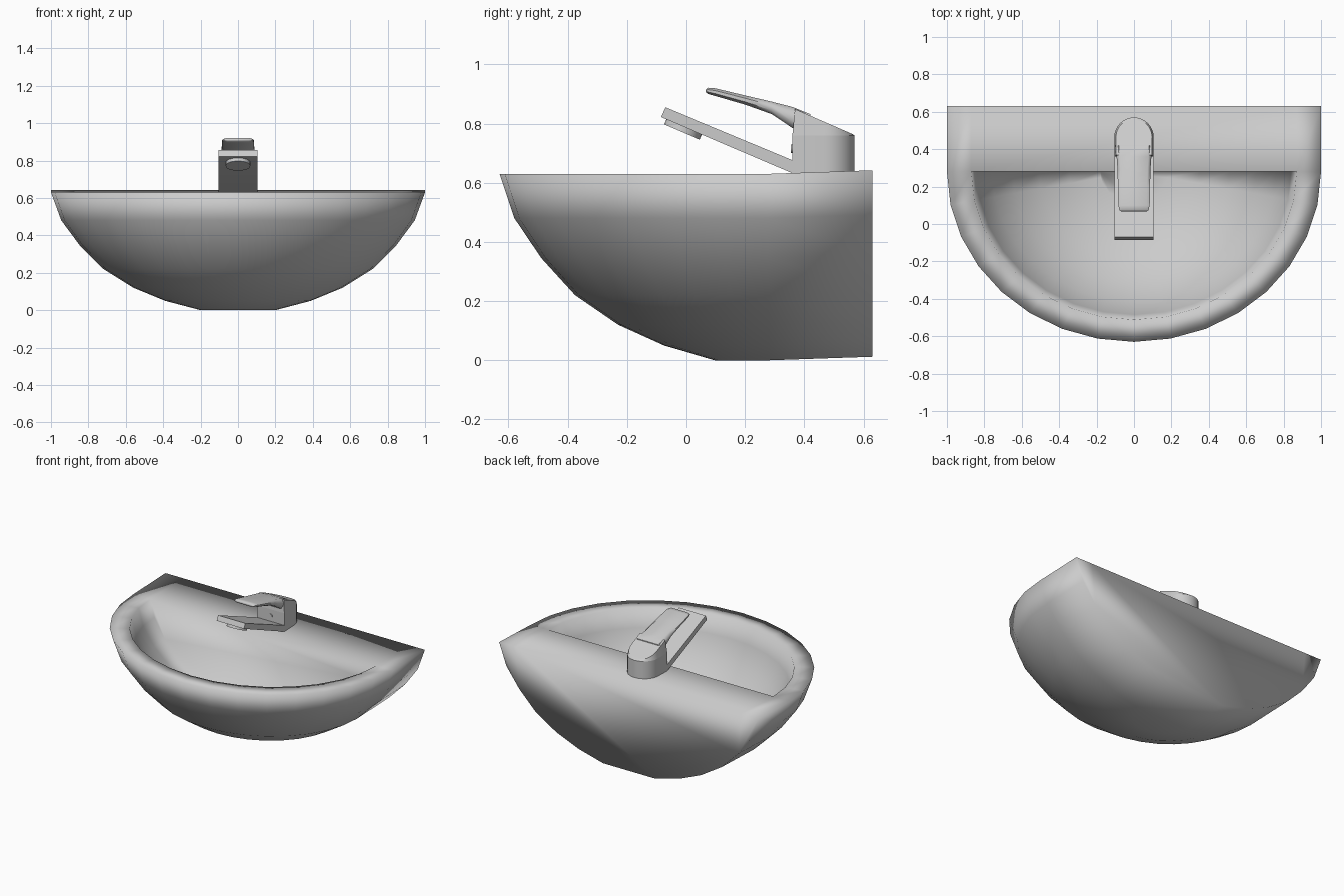
import bpy, bmesh
from math import sin, cos, pi, radians, atan2
from mathutils import Matrix

cube = bpy.data.objects.get("Cube")
if cube:
    bpy.data.objects.remove(cube, do_unlink=True)

ceramic = bpy.data.materials.new("light grey")
ceramic.use_nodes = True
grey = (0.6, 0.6, 0.6, 1)
ceramic.diffuse_color = grey
ceramic.node_tree.nodes["Principled BSDF"].inputs["Base Color"].default_value = grey


def finish(bm, name, angle=None):
    """Turn a bmesh into a named, shaded object."""
    bmesh.ops.recalc_face_normals(bm, faces=bm.faces)
    mesh = bpy.data.meshes.new(name)
    bm.to_mesh(mesh)
    bm.free()
    mesh.materials.append(ceramic)
    obj = bpy.data.objects.new(name, mesh)
    bpy.context.collection.objects.link(obj)
    if angle is None:
        mesh.shade_smooth()
    else:
        bpy.ops.object.select_all(action='DESELECT')
        obj.select_set(True)
        bpy.context.view_layer.objects.active = obj
        bpy.ops.object.shade_smooth_by_angle(angle=radians(angle))
    return obj


def bridge(bm, a, b):
    for i in range(len(a) - 1):
        bm.faces.new((a[i], a[i + 1], b[i + 1], b[i]))


# Basin: half-elliptical rings, carried straight back to the wall on the outside
CENTRE_Y, BACK_Y, DEPTH, STEPS = 0.28, 0.63, 0.91, 16
bm = bmesh.new()


def ring(r, z, back_z=None):
    pts = [(r * cos(pi * i / STEPS), CENTRE_Y - DEPTH * r * sin(pi * i / STEPS), z)
           for i in range(STEPS + 1)]
    if back_z is not None:
        pts = [(r, BACK_Y, back_z)] + pts + [(-r, BACK_Y, back_z)]
    return [bm.verts.new(p) for p in pts]


outer_profile = [(0.2, 0), (0.39, 0.05), (0.56, 0.12), (0.72, 0.22),
                 (0.845, 0.345), (0.945, 0.48), (1, 0.63)]
inner_profile = [(0.84, 0.51), (0.76, 0.38), (0.65, 0.26),
                 (0.51, 0.17), (0.35, 0.1), (0.18, 0.06)]

outer = [ring(r, z, z + 0.012) for r, z in outer_profile]
lip = ring(0.87, 0.63, 0.642)
for a, b in zip(outer, outer[1:] + [lip]):
    bridge(bm, a, b)
bm.faces.new(outer[0])                                   # underside
bm.faces.new([r[0] for r in outer] + [lip[0], lip[-1]]
             + [r[-1] for r in reversed(outer)])         # wall side
bm.faces.new((lip[0], lip[1], lip[-2], lip[-1]))         # tap deck

inner = [lip[1:-1]] + [ring(r, z) for r, z in inner_profile]
for a, b in zip(inner, inner[1:]):
    bridge(bm, a, b)
bm.faces.new(inner[-1])                                  # bowl floor
bm.faces.new([r[0] for r in inner] + [r[-1] for r in reversed(inner)])
finish(bm, "basin")


# Tap body: flat front, round back
TAP_Y, TAP_R = 0.465, 0.105
bm = bmesh.new()
arc = [(TAP_R * cos(pi * i / 16), TAP_Y + TAP_R * sin(pi * i / 16)) for i in range(17)]
plan = [(TAP_R, 0.36)] + arc + [(-TAP_R, 0.36)]
low = [bm.verts.new((x, y, 0.625)) for x, y in plan]
high = [bm.verts.new((x, y, 0.76)) for x, y in plan]
bridge(bm, low + low[:1], high + high[:1])
bm.faces.new(low)
bm.faces.new(high)
finish(bm, "tap_body", 35)


# Lever hub: rounded plan whose top slopes up towards the handle
bm = bmesh.new()
low = [bm.verts.new((x, y, 0.76)) for x, y in plan]
high = [bm.verts.new((x * 0.92, TAP_Y + (y - TAP_Y) * 0.92,
                      0.765 + (0.57 - y) * 0.40)) for x, y in plan]
bridge(bm, low + low[:1], high + high[:1])
bm.faces.new(low)
bm.faces.new(high)
finish(bm, "lever_hub", 40)


# Lever handle: chamfered sections lofted along a rising path
bm = bmesh.new()
sections = []
for y, bottom, top, half in [(0.42, 0.765, 0.832, 0.097), (0.36, 0.785, 0.856, 0.093),
                             (0.29, 0.832, 0.874, 0.088), (0.2, 0.864, 0.895, 0.086),
                             (0.1, 0.893, 0.919, 0.084), (0.075, 0.9, 0.921, 0.078),
                             (0.068, 0.906, 0.915, 0.07)]:
    c = (top - bottom) * 0.3
    right = [(half - 0.016, bottom), (half, bottom + c), (half, top - c), (half - 0.016, top)]
    loop = right + [(-x, z) for x, z in reversed(right)]
    sections.append([bm.verts.new((x, y, z)) for x, z in loop])
for a, b in zip(sections, sections[1:]):
    bridge(bm, a + a[:1], b + b[:1])
bm.faces.new(sections[0])
bm.faces.new(sections[-1])
finish(bm, "lever_handle", 50)


# Spout: slanted flat bar
bm = bmesh.new()
side = [(-0.085, 0.822), (-0.07, 0.855), (0.435, 0.645), (0.435, 0.63), (0.365, 0.63)]
left = [bm.verts.new((TAP_R, y, z)) for y, z in side]
right = [bm.verts.new((-TAP_R, y, z)) for y, z in side]
bridge(bm, left + left[:1], right + right[:1])
bm.faces.new(left)
bm.faces.new(right)
finish(bm, "spout", 30)


def disc(name, radius, depth, matrix):
    bm = bmesh.new()
    bmesh.ops.create_cone(bm, cap_ends=True, segments=24, radius1=radius,
                          radius2=radius, depth=depth, matrix=matrix)
    finish(bm, name, 35)


# Outlet under the spout tip and small marker on the tap front
slope = atan2(0.63 - 0.822, 0.365 + 0.085)
disc("spout_outlet", 0.066, 0.03,
     Matrix.Translation((0, -0.008, 0.785)) @ Matrix.Rotation(slope, 4, 'X'))
disc("tap_marker", 0.014, 0.012,
     Matrix.Translation((0, 0.36, 0.715)) @ Matrix.Rotation(pi / 2, 4, 'X'))
